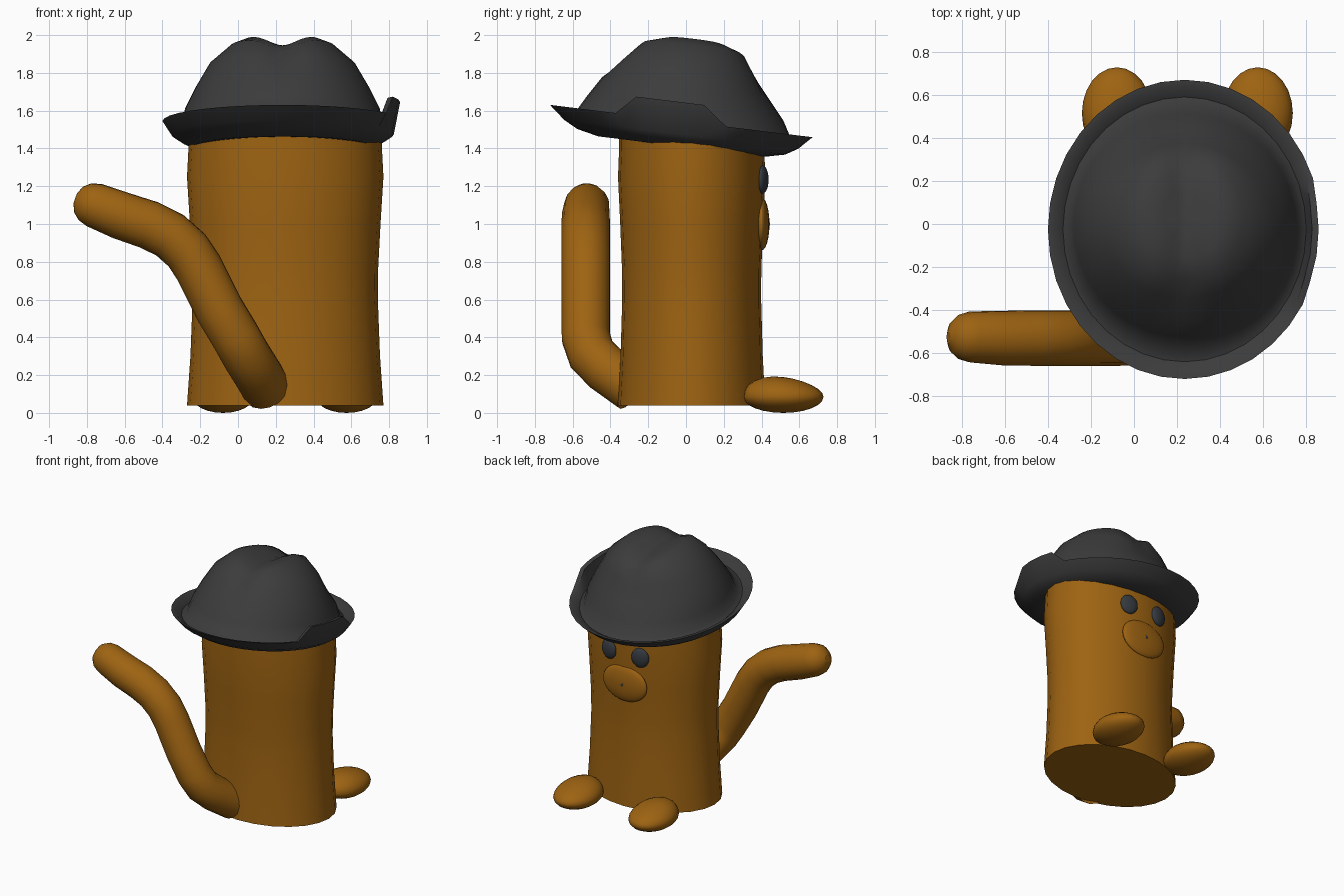
import bpy, bmesh, math
from math import sin, cos, pi, exp

if "Cube" in bpy.data.objects:
    bpy.data.objects.remove(bpy.data.objects["Cube"])


def material(name, rgb):
    m = bpy.data.materials.new(name)
    m.diffuse_color = (*rgb, 1)
    m.use_nodes = True
    m.node_tree.nodes["Principled BSDF"].inputs["Base Color"].default_value = m.diffuse_color
    return m


BROWN = material("brown fur", (0.34, 0.125, 0.006))
GREY = material("charcoal felt", (0.045, 0.045, 0.045))
DARK = material("dark eye", (0.035, 0.042, 0.05))


def finish(ob, mat, angle=50):
    ob.data.materials.clear()
    ob.data.materials.append(mat)
    bpy.ops.object.select_all(action='DESELECT')
    ob.select_set(True)
    bpy.context.view_layer.objects.active = ob
    bpy.ops.object.shade_smooth_by_angle(angle=math.radians(angle))
    return ob


def loft(name, rows, segs, mat, shape):
    """Stack of elliptical rings (rx, ry, cy, z), closed at both ends; shape() places each point."""
    bm = bmesh.new()
    rings = []
    for i, (rx, ry, cy, z) in enumerate(rows):
        rings.append([bm.verts.new(shape(rx * cos(2 * pi * k / segs),
                                         cy + ry * sin(2 * pi * k / segs), z, i))
                      for k in range(segs)])
    for a, b in zip(rings, rings[1:]):
        for k in range(segs):
            n = (k + 1) % segs
            bm.faces.new((a[k], a[n], b[n], b[k]))
    bm.faces.new(rings[0][::-1])
    bm.faces.new(rings[-1])
    bmesh.ops.recalc_face_normals(bm, faces=bm.faces)
    me = bpy.data.meshes.new(name)
    bm.to_mesh(me)
    bm.free()
    ob = bpy.data.objects.new(name, me)
    bpy.context.collection.objects.link(ob)
    return finish(ob, mat)


def ellipsoid(name, loc, size, mat, rot_z=0, segs=24):
    bpy.ops.mesh.primitive_uv_sphere_add(segments=segs, ring_count=segs // 2, location=loc)
    ob = bpy.context.object
    ob.name = name
    ob.scale = size
    ob.rotation_euler.z = rot_z
    return finish(ob, mat, 80)


# body: slightly waisted elliptical column
profile = [(0.04, 1.0), (0.3, 0.965), (0.6, 0.943), (0.75, 0.945),
           (1.0, 0.97), (1.25, 1.0), (1.4, 0.985), (1.5, 0.985)]
loft("body", [(0.52 * f, 0.39 * f, 0, z) for z, f in profile], 24, BROWN,
     lambda x, y, z, i: (0.25 + x, 0.03 + y, z))

# hat: dished brim, domed crown with a pinch, tilted, one side of the brim folded up
hat_rows = [(0.3, 0.3, 0, -0.12), (0.47, 0.44, 0, -0.135), (0.53, 0.55, 0, -0.11),
            (0.59, 0.62, 0, -0.07), (0.635, 0.695, 0, 0.0), (0.605, 0.665, 0, -0.005),
            (0.565, 0.615, 0, -0.04), (0.535, 0.57, 0.01, -0.02), (0.515, 0.52, 0.02, 0.07),
            (0.46, 0.44, 0.02, 0.18), (0.385, 0.36, 0.04, 0.31), (0.27, 0.29, 0.06, 0.41),
            (0.19, 0.2, 0.07, 0.445), (0.1, 0.11, 0.07, 0.458), (0.03, 0.03, 0.07, 0.46)]


def hat_point(x, y, z, i):
    if z > 0.3:
        z -= 0.062 * exp(-(x / 0.1) ** 2)
    if i in (4, 5) and x > 0.4 and -0.32 < y < 0.17:
        z += 0.1
        x -= 0.012
    return 0.235 + x, y - 0.025, 1.545 + z - 0.123 * y


loft("hat", hat_rows, 36, GREY, hat_point)

# tail: bevelled path with a rounded tip (x, y, z, radius factor)
path = [(0.15, -0.28, 0.13, 1), (0.09, -0.42, 0.23, 1), (0.04, -0.50, 0.31, 1),
        (-0.01, -0.53, 0.40, 1), (-0.10, -0.53, 0.55, 1), (-0.21, -0.53, 0.77, 1),
        (-0.27, -0.53, 0.86, 1), (-0.36, -0.53, 0.94, 1), (-0.47, -0.53, 0.995, 1),
        (-0.62, -0.53, 1.045, 0.98), (-0.76, -0.525, 1.10, 0.92), (-0.81, -0.525, 1.118, 0.8),
        (-0.845, -0.525, 1.13, 0.55), (-0.862, -0.525, 1.136, 0.2)]
cu = bpy.data.curves.new("tail", 'CURVE')
cu.dimensions = '3D'
cu.bevel_depth = 0.13
cu.bevel_resolution = 6
cu.use_fill_caps = True
sp = cu.splines.new('POLY')
sp.points.add(len(path) - 1)
for p, (x, y, z, r) in zip(sp.points, path):
    p.co = (x, y, z, 1)
    p.radius = r
tail = bpy.data.objects.new("tail", cu)
bpy.context.collection.objects.link(tail)
bpy.ops.object.select_all(action='DESELECT')
tail.select_set(True)
bpy.context.view_layer.objects.active = tail
bpy.ops.object.convert(target='MESH')
finish(bpy.context.object, BROWN, 60)

# feet and eyes, mirrored about the body's middle
for side, s in (("left", -1), ("right", 1)):
    foot = ellipsoid(side + "_foot", (0.248 + s * 0.327, 0.515, 0.085), (0.163, 0.213, 0.1), BROWN)
    for v in foot.data.vertices:            # heel high, toe low
        if v.co.z > 0:
            v.co.z *= 1.05 - 0.25 * v.co.y
        else:
            v.co.z *= 0.85
    ellipsoid(side + "_eye", (0.25 + s * 0.135, 0.405, 1.235), (0.068, 0.03, 0.075), DARK, -s * 0.2)

# muzzle and nose dot
ellipsoid("muzzle", (0.25, 0.4, 1.0), (0.19, 0.042, 0.14), BROWN)
ellipsoid("nose_dot", (0.25, 0.44, 1.0), (0.012, 0.005, 0.012), DARK, 0, 12)
